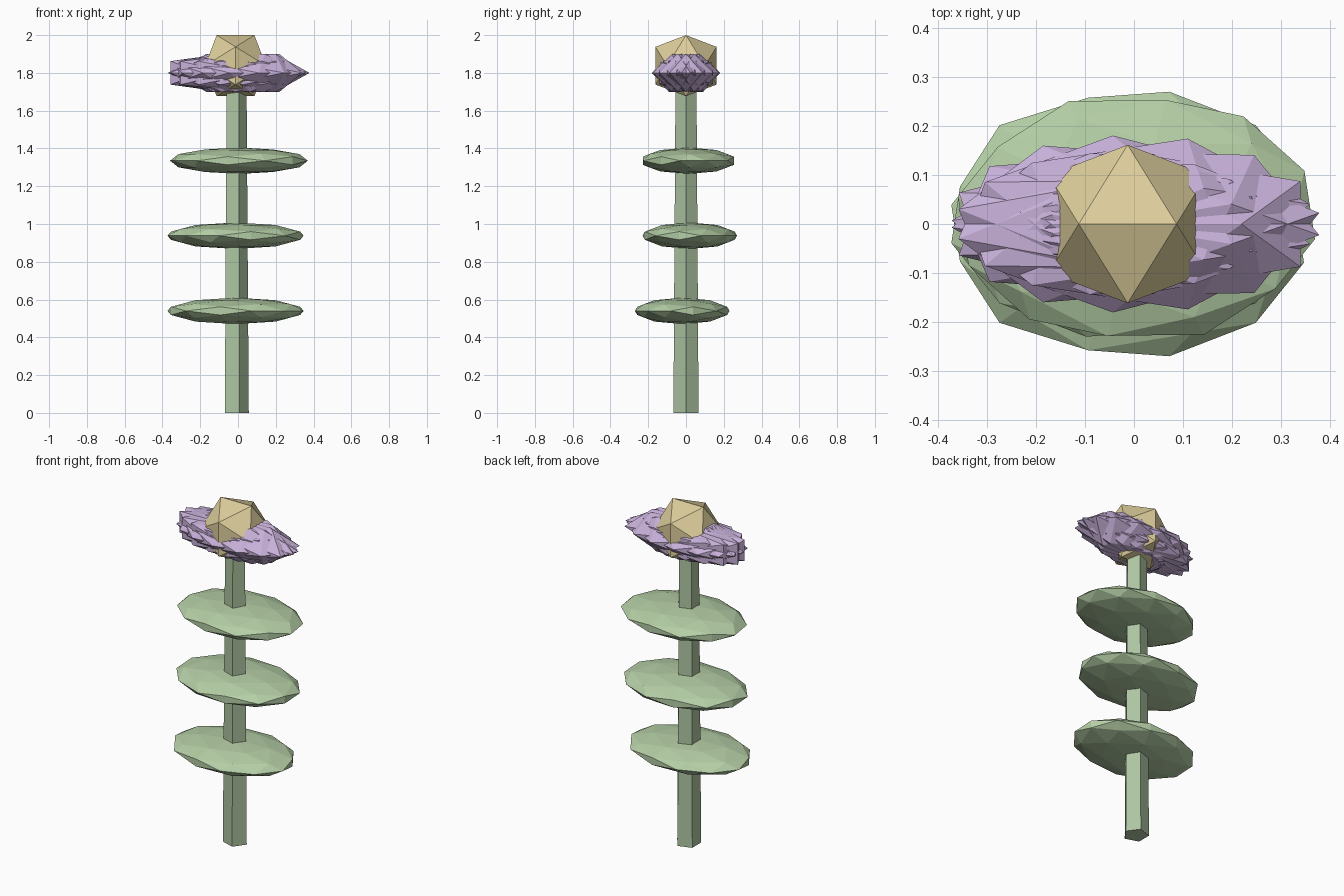
import bpy, bmesh
from math import cos, sin, atan, radians, pi, sqrt
from mathutils import Matrix, Vector

if "Cube" in bpy.data.objects:
    bpy.data.objects.remove(bpy.data.objects["Cube"])

CX = -0.013  # plant axis, slightly left of the bounding-box centre


def material(name, rgb):
    m = bpy.data.materials.new(name)
    m.diffuse_color = (*rgb, 1)
    m.use_nodes = True
    m.node_tree.nodes["Principled BSDF"].inputs["Base Color"].default_value = m.diffuse_color
    return m


GREEN = material("stem_green", (0.42, 0.56, 0.36))
LEAF = material("leaf_green", (0.46, 0.62, 0.38))
PURPLE = material("petal_purple", (0.58, 0.44, 0.70))
GOLD = material("gold", (0.73, 0.62, 0.33))


def finish(bm, name, mat):
    mesh = bpy.data.meshes.new(name)
    bm.to_mesh(mesh)
    bm.free()
    mesh.materials.append(mat)
    ob = bpy.data.objects.new(name, mesh)
    bpy.context.collection.objects.link(ob)
    return ob


def facet_ball(name, centre, radii, spin, subdiv, mat):
    """Faceted ball with an edge on top, spun about z, then squashed."""
    bm = bmesh.new()
    bmesh.ops.create_icosphere(bm, subdivisions=subdiv, radius=1)
    for v in bm.verts:
        v.co.normalize()
    edge_up = Matrix.Rotation(-atan(2 / (1 + sqrt(5))), 4, 'Y')
    m = (Matrix.Translation(centre) @ Matrix.Diagonal((*radii, 1))
         @ Matrix.Rotation(spin, 4, 'Z') @ edge_up)
    bm.transform(m)
    return finish(bm, name, mat)


# Five-sided tapered stem
bm = bmesh.new()
rings = []
for r, z in ((0.07, 0.0), (0.058, 1.8)):
    rings.append([bm.verts.new((CX + r * cos(i * 2 * pi / 5), r * sin(i * 2 * pi / 5), z))
                  for i in range(5)])
lo, hi = rings
for i in range(5):
    j = (i + 1) % 5
    bm.faces.new((lo[i], lo[j], hi[j], hi[i]))
bm.faces.new(lo[::-1])
bm.faces.new(hi)
finish(bm, "stem", GREEN)

# Three flat leaves stacked up the stem
for n, (z, dx, dy, spin) in enumerate(((0.54, 0.0, -0.02, -45),
                                       (0.938, 0.0, 0.02, 45),
                                       (1.335, 0.018, 0.0125, 22))):
    facet_ball(f"leaf_{n + 1}", Vector((CX + dx, dy, z)), (0.37, 0.257, 0.07),
               radians(spin), 2, LEAF)

# Nine overlapping petals, each spun by half its ring angle
for i in range(9):
    a = 2 * pi * i / 9
    facet_ball(f"petal_{i + 1}", Vector((CX + 0.038 * cos(a), 0.017 * sin(a), 1.8)),
               (0.37, 0.166, 0.118), a / 2, 1, PURPLE)

# Flower centre
facet_ball("flower_centre", Vector((CX, 0, 1.838)), (0.19, 0.19, 0.19), 0, 1, GOLD)
